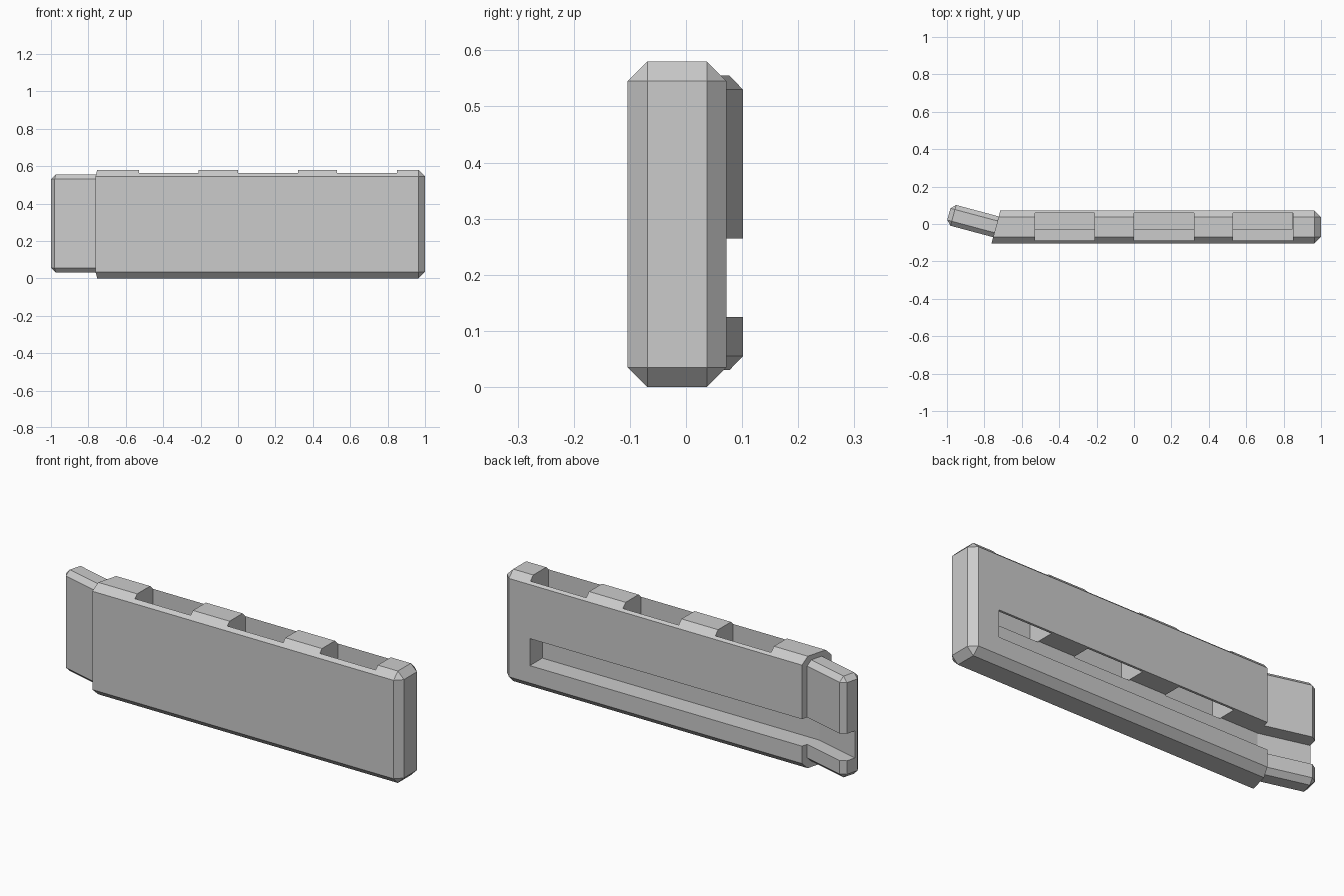
import bpy, bmesh
from math import tan, radians

cube = bpy.data.objects.get("Cube")
if cube:
    bpy.data.objects.remove(cube, do_unlink=True)

grey = bpy.data.materials.new("light grey")
grey.use_nodes = True
colour = (0.6, 0.6, 0.6, 1)
grey.diffuse_color = colour
grey.node_tree.nodes["Principled BSDF"].inputs["Base Color"].default_value = colour

SLOPE = tan(radians(15))


def prism(name, outline, z0, z1, chamfer=0, open_edge=None):
    """Extrude an xy outline; chamfer all edges but those around one open end."""
    bm = bmesh.new()
    base = bm.faces.new([bm.verts.new((x, y, z0)) for x, y in outline])
    top = bmesh.ops.extrude_face_region(bm, geom=[base])["geom"]
    for v in top:
        if isinstance(v, bmesh.types.BMVert):
            v.co.z = z1
    bmesh.ops.recalc_face_normals(bm, faces=bm.faces)
    if chamfer:
        end = [outline[i] for i in open_edge]
        kept = {v for v in bm.verts
                if any(abs(v.co.x - x) + abs(v.co.y - y) < 1e-4 for x, y in end)}
        edges = [e for e in bm.edges if not all(v in kept for v in e.verts)]
        bmesh.ops.bevel(bm, geom=edges, offset=chamfer, segments=1,
                        profile=0.5, affect='EDGES')
    mesh = bpy.data.meshes.new(name)
    bm.to_mesh(mesh)
    bm.free()
    mesh.materials.append(grey)
    obj = bpy.data.objects.new(name, mesh)
    bpy.context.collection.objects.link(obj)
    return obj


def combine(target, other, operation):
    mod = target.modifiers.new("join", 'BOOLEAN')
    mod.operation, mod.solver, mod.object = operation, 'EXACT', other
    bpy.context.view_layer.objects.active = target
    bpy.ops.object.modifier_apply(modifier=mod.name)
    bpy.data.objects.remove(other, do_unlink=True)


# Long chamfered body with a slanted, square-cut end
front, back = -0.104, 0.072
left = -0.762
body = prism("slotted_body",
             [(left, front), (1, front), (1, back), (left + (back - front) * SLOPE, back)],
             0, 0.58, 0.035, (0, 3))

# Angled end tab, running a little way into the body
run, thick = 0.29, (0.03, 0.111)
tab = prism("end_tab",
            [(-1.005, -0.003), (-1.005 + run, -0.003 - run * SLOPE),
             (-0.975 + run, 0.108 - run * SLOPE), (-0.975, 0.108)],
            thick[0], 0.555, 0.025, (1, 2))
combine(body, tab, 'UNION')

# Long slot in the back, bending with the tab and open at its end
slot = prism("slot_cutter",
             [(0.845, -0.03), (0.845, 0.3), (-1.3, 0.3),
              (-1.3, -0.03 + 0.556 * SLOPE), (-0.744, -0.03)], 0.125, 0.265)
combine(body, slot, 'DIFFERENCE')

# Three openings from the top down into the slot
for x in (-0.53, 0, 0.53):
    notch = prism("notch_cutter",
                  [(x, -0.087), (x + 0.32, -0.087), (x + 0.32, 0.06), (x, 0.06)],
                  0.26, 0.7)
    combine(body, notch, 'DIFFERENCE')
